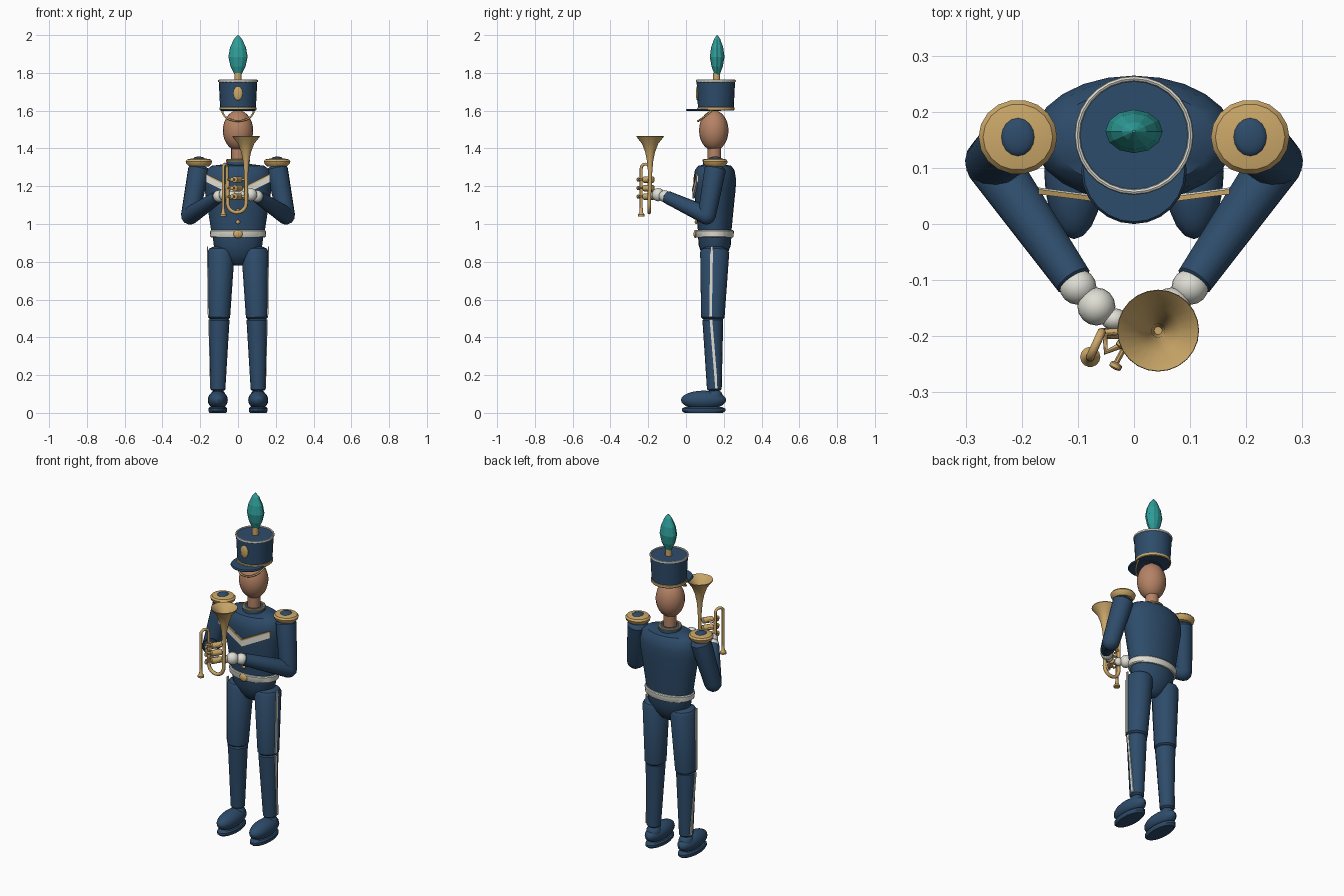
import bpy, bmesh, math
from mathutils import Vector, Matrix

if "Cube" in bpy.data.objects:
    bpy.data.objects.remove(bpy.data.objects["Cube"])


def material(name, rgb):
    m = bpy.data.materials.new(name)
    m.diffuse_color = (*rgb, 1)
    m.use_nodes = True
    m.node_tree.nodes["Principled BSDF"].inputs["Base Color"].default_value = m.diffuse_color
    return m


NAVY = material("navy_blue", (0.027, 0.072, 0.145))
GOLD = material("warm_gold", (0.60, 0.39, 0.14))
WHITE = material("off_white", (0.73, 0.73, 0.66))
SKIN = material("skin_tan", (0.46, 0.225, 0.13))
TEAL = material("plume_teal", (0.028, 0.34, 0.32))


def finish(bm, name, mat, smooth=True):
    bmesh.ops.recalc_face_normals(bm, faces=bm.faces)
    me = bpy.data.meshes.new(name)
    bm.to_mesh(me)
    bm.free()
    ob = bpy.data.objects.new(name, me)
    bpy.context.collection.objects.link(ob)
    me.materials.append(mat)
    if smooth:
        bpy.ops.object.select_all(action='DESELECT')
        ob.select_set(True)
        bpy.context.view_layer.objects.active = ob
        bpy.ops.object.shade_smooth_by_angle(angle=math.radians(35))
    return ob


def lathe(name, rings, mat, at=(0, 0, 0), segs=20, ry=1.0, rot=None, smooth=True, closed=False):
    """Revolve (radius, z) rings round z; ry squashes y."""
    bm = bmesh.new()
    loops = []
    for r, z in rings:
        loops.append([bm.verts.new((r * math.cos(a), r * ry * math.sin(a), z))
                      for a in (2 * math.pi * i / segs for i in range(segs))])
    pairs = list(zip(loops, loops[1:]))
    if closed:
        pairs.append((loops[-1], loops[0]))
    for a, b in pairs:
        for i in range(segs):
            j = (i + 1) % segs
            bm.faces.new((a[i], a[j], b[j], b[i]))
    if not closed:
        bm.faces.new(loops[0][::-1])
        bm.faces.new(loops[-1])
    m = Matrix.Translation(at) @ (rot.to_matrix().to_4x4() if rot else Matrix())
    bmesh.ops.transform(bm, matrix=m, verts=bm.verts)
    return finish(bm, name, mat, smooth)


def limb(name, p0, p1, r0, r1, mat, cap0=1.0, cap1=1.0, segs=16, ry=1.0):
    """Tapered limb with domed ends of height cap * radius."""
    p0, p1 = Vector(p0), Vector(p1)
    d = p1 - p0
    q = [math.radians(a) for a in (4, 30, 60, 90)]
    rings = [(r0 * math.sin(a), -cap0 * r0 * math.cos(a)) for a in q]
    rings += [(r1 * math.sin(a), d.length + cap1 * r1 * math.cos(a)) for a in reversed(q)]
    return lathe(name, rings, mat, p0, segs, ry, Vector((0, 0, 1)).rotation_difference(d))


def ball(name, at, size, mat, u=20, v=12):
    bm = bmesh.new()
    bmesh.ops.create_uvsphere(bm, u_segments=u, v_segments=v, radius=1,
                              matrix=Matrix.Translation(at) @ Matrix.Diagonal((*size, 1)))
    return finish(bm, name, mat)


def ring(name, at, r, t, h, mat, ry=1.0, segs=28):
    prof = [(r + t * math.cos(a), h * math.sin(a)) for a in (math.tau * i / 8 for i in range(8))]
    return lathe(name, prof, mat, at, segs, ry, closed=True)


def tube(name, pts, r, mat):
    cu = bpy.data.curves.new(name, 'CURVE')
    cu.dimensions = '3D'
    cu.bevel_depth, cu.bevel_resolution, cu.use_fill_caps = r, 2, True
    sp = cu.splines.new('POLY')
    sp.points.add(len(pts) - 1)
    for p, c in zip(sp.points, pts):
        p.co = (*c, 1)
    ob = bpy.data.objects.new(name, cu)
    bpy.context.collection.objects.link(ob)
    cu.materials.append(mat)
    bpy.ops.object.select_all(action='DESELECT')
    ob.select_set(True)
    bpy.context.view_layer.objects.active = ob
    bpy.ops.object.convert(target='MESH')
    bpy.ops.object.shade_smooth_by_angle(angle=math.radians(50))


def plate(name, quad, depth, mat):
    """Flat four-cornered plate thickened along depth."""
    bm = bmesh.new()
    f = bm.faces.new([bm.verts.new(c) for c in quad])
    new = bmesh.ops.extrude_face_region(bm, geom=[f])['geom']
    bmesh.ops.translate(bm, vec=depth, verts=[g for g in new if isinstance(g, bmesh.types.BMVert)])
    if not f.is_valid or len(bm.faces) < 6:
        bm.faces.new(bm.verts[:4])
    finish(bm, name, mat, False)


# Jacket, pelvis and belt
lathe("jacket", [(0.138, 0.93), (0.143, 0.97), (0.16, 1.08), (0.178, 1.19), (0.18, 1.24),
                 (0.168, 1.285), (0.14, 1.308), (0.06, 1.318)], NAVY, (0, 0.152, 0), 24, 0.625)
lathe("pelvis", [(0.02, 0.78), (0.06, 0.797), (0.1, 0.835), (0.128, 0.885), (0.135, 0.94)],
      NAVY, (0, 0.152, 0), 24, 0.66)
lathe("belt", [(0.142, 0.928), (0.147, 0.933), (0.149, 0.962), (0.144, 0.967)],
      WHITE, (0, 0.152, 0), 28, 0.68)
ball("belt_buckle", (0, 0.05, 0.947), (0.025, 0.01, 0.022), GOLD, 16, 8)
for i, z in enumerate((1.01, 1.07)):
    ball(f"jacket_button_{i}", (0, 0.054 - 0.008 * i, z), (0.011, 0.008, 0.011), GOLD, 12, 8)

# Collar, neck and head
lathe("collar", [(0.064, 1.29), (0.059, 1.338)], NAVY, (0, 0.15, 0), 20)
ring("collar_trim", (0, 0.15, 1.336), 0.057, 0.007, 0.007, GOLD)
lathe("neck", [(0.036, 1.3), (0.036, 1.43)], SKIN, (0, 0.15, 0), 16)
ball("head", (0, 0.147, 1.495), (0.08, 0.078, 0.107), SKIN, 20, 14)

# Hat
C = (0, 0.158, 0)
lathe("hat", [(0.094, 1.6), (0.102, 1.757)], NAVY, C, 24)
ring("hat_top_trim", (0, 0.158, 1.757), 0.101, 0.005, 0.007, WHITE)
ring("hat_base_trim", (0, 0.158, 1.61), 0.094, 0.005, 0.009, GOLD)
lathe("visor", [(0.09, 1.598), (0.094, 1.603), (0.09, 1.61)], NAVY, (0, 0.094, 0), 24)
ball("hat_badge", (0, 0.06, 1.692), (0.024, 0.008, 0.038), GOLD, 16, 10)
tube("chin_strap", [(0.085 * math.sin(a), 0.147 - 0.083 * math.cos(a), 1.545 + 0.06 * abs(a / 1.5) ** 2)
                    for a in (-1.5 + 0.25 * i for i in range(13))], 0.005, GOLD)
lathe("plume_stem", [(0.019, 1.75), (0.019, 1.80)], GOLD, (0, 0.162, 0), 12)
lathe("plume", [(0.018, 1.79), (0.04, 1.835), (0.051, 1.885), (0.042, 1.935), (0.022, 1.978), (0.003, 2.0)],
      TEAL, (0, 0.165, 0), 12, 0.76, smooth=False)

for s, side in ((1, "left"), (-1, "right")):
    def P(x, y, z):
        return (s * x, y, z)

    # Leg and shoe
    limb(side + "_thigh", P(0.1, 0.142, 0.505), P(0.09, 0.152, 0.85), 0.058, 0.072, NAVY, 0.3, 0.5, 16, 1.07)
    limb(side + "_shin", P(0.106, 0.15, 0.125), P(0.1, 0.142, 0.49), 0.039, 0.055, NAVY, 0.3, 0.4)
    ball(side + "_ankle", P(0.106, 0.15, 0.085), (0.041, 0.045, 0.042), NAVY, 16, 10)
    ball(side + "_shoe", P(0.107, 0.093, 0.068), (0.053, 0.12, 0.05), NAVY)
    lathe(side + "_sole", [(0.044, 0.0), (0.05, 0.01), (0.05, 0.022), (0.044, 0.03)], NAVY,
          P(0.107, 0.093, 0), 20, 2.3)
    # Trouser stripes
    for part, xa, ya, za, xb, yb, zb in (("upper", 0.159, 0.136, 0.88, 0.154, 0.13, 0.51),
                                         ("lower", 0.151, 0.132, 0.495, 0.142, 0.162, 0.13)):
        plate(f"{side}_{part}_stripe", [P(xa, ya - 0.007, za), P(xa, ya + 0.007, za),
                                        P(xb, yb + 0.007, zb), P(xb, yb - 0.007, zb)], (s * 0.006, 0, 0), WHITE)

    # Epaulette
    at = P(0.207, 0.155, 0)
    lathe(side + "_epaulette", [(0.052, 1.305), (0.066, 1.318), (0.07, 1.332), (0.062, 1.342), (0.03, 1.348)],
          GOLD, at, 18, 0.95)
    ball(side + "_epaulette_pad", P(0.207, 0.155, 1.345), (0.031, 0.035, 0.012), NAVY, 16, 8)

    # Arm, cuff and glove
    elbow, wrist = P(0.254, 0.11, 1.045), P(0.108, -0.10, 1.142)
    limb(side + "_upper_arm", P(0.207, 0.155, 1.29), elbow, 0.057, 0.048, NAVY, 0.4, 1.0)
    limb(side + "_forearm", elbow, wrist, 0.048, 0.034, NAVY, 0.9, 0.2)
    ball(side + "_cuff", P(0.1, -0.112, 1.147), (0.033, 0.032, 0.032), WHITE, 16, 10)
    ball(side + "_glove", P(0.067, -0.147, 1.155), (0.034, 0.034, 0.035), WHITE, 16, 10)
    ball(side + "_glove_fingers", P(0.035, -0.17, 1.152), (0.024, 0.02, 0.024), WHITE, 14, 8)

    # Chest chevron with edging
    for part, lo, hi, mat, off in (("chevron", 0.0, 0.036, WHITE, 0.0),
                                   ("chevron_edge", 0.036, 0.045, GOLD, -0.003)):
        a, b = P(0, 0.034 + off, 1.135), P(0.17, 0.056 + off, 1.222)
        plate(f"{side}_{part}", [(p[0], p[1], p[2] + h) for p, h in ((a, lo), (b, lo), (b, hi), (a, hi))],
              (0, 0.009, 0), mat)

# Horn bell, hollow and opening upward
X, Y = 0.043, -0.19
flare = [(0.009, 1.2), (0.011, 1.27), (0.016, 1.33), (0.026, 1.38), (0.043, 1.425), (0.073, 1.463)]
lathe("horn_bell", flare + [(0.072, 1.467)] + [(r - 0.004, z + 0.004) for r, z in reversed(flare[1:-1])],
      GOLD, (X, Y, 0), 24)

# Horn tubing: bell leg, bottom bend and mouthpiece leg
bend = [(-0.006 + 0.049 * math.cos(a), Y - 0.005, 1.11 - 0.049 * math.sin(a))
        for a in (math.pi * i / 10 for i in range(11))]
tube("horn_main_tube", [(X, Y, 1.24)] + bend + [(-0.055, -0.195, 1.23)], 0.01, GOLD)
arch = [(-0.068 + 0.01 * math.cos(a), -0.215 + 0.022 * math.cos(a), 1.295 + 0.022 * math.sin(a))
        for a in (math.pi * i / 8 for i in range(9))]
tube("horn_lead_pipe", [(-0.058, -0.193, 1.15)] + arch + [(-0.078, -0.237, 1.07)], 0.008, GOLD)
lathe("horn_mouthpiece", [(0.017, 1.04), (0.018, 1.05), (0.009, 1.062), (0.008, 1.09)],
      GOLD, (-0.078, -0.237, 0), 14)

# Valves, their caps and small slides
for i, z in enumerate((1.145, 1.19, 1.235)):
    limb(f"valve_{i}", (0.012, -0.175, z), (-0.018, -0.222, z), 0.017, 0.017, GOLD, 0.2, 0.2, 14)
    limb(f"valve_stem_{i}", (-0.018, -0.222, z), (-0.033, -0.25, z), 0.005, 0.005, GOLD, 0, 0, 8)
    limb(f"valve_cap_{i}", (-0.031, -0.25, z), (-0.034, -0.256, z), 0.011, 0.011, GOLD, 0.3, 0.3, 12)
    tube(f"valve_slide_{i}", [(-0.01, -0.19, z), (-0.052, -0.195, z), (-0.05, -0.228, z), (-0.02, -0.215, z)],
         0.006, GOLD)
for i, z in enumerate((1.145, 1.235)):
    tube(f"horn_brace_{i}", [(-0.055, -0.193, z), (X, -0.19, z)], 0.006, GOLD)
